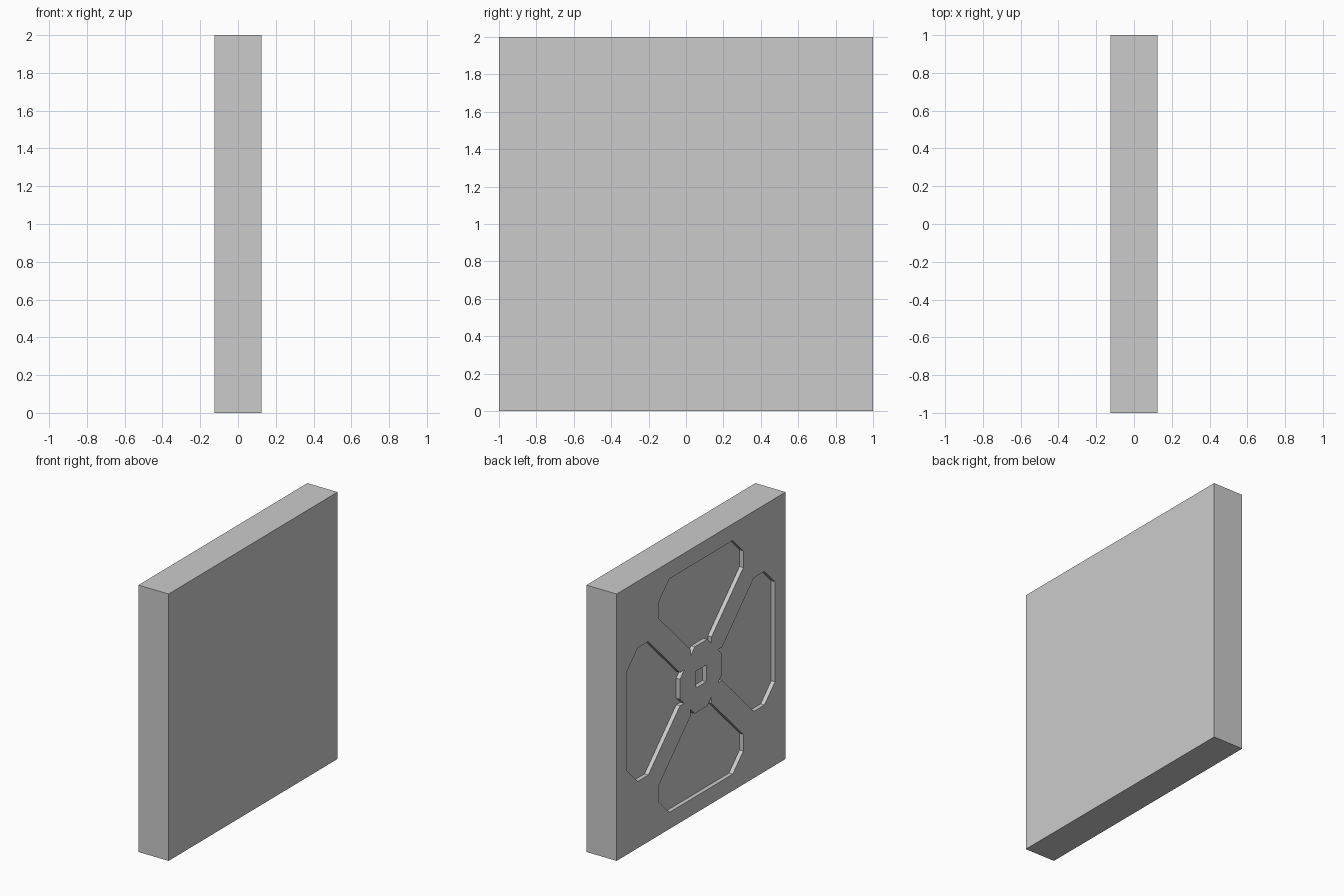
import bpy, bmesh
from mathutils import Matrix
from math import pi

if "Cube" in bpy.data.objects:
    bpy.data.objects.remove(bpy.data.objects["Cube"])

T = 0.125        # half thickness of the slab
DEPTH = 0.031    # recess depth

# Slab
bpy.ops.mesh.primitive_cube_add(size=1, location=(0, 0, 1))
panel = bpy.context.object
panel.name = "panel"
panel.scale = (2 * T, 2, 2)
bpy.ops.object.transform_apply(location=True, rotation=False, scale=True)


def prism(bm, profile, turn):
    """Extrude a (y, z) profile along x through the -x face, turned about the panel centre."""
    rot = Matrix.Translation((0, 0, 1)) @ Matrix.Rotation(turn, 4, 'X')
    verts = [bm.verts.new(rot @ Matrix.Translation((-T - 0.1, y, z)).to_translation())
             for y, z in profile]
    face = bm.faces.new(verts)
    ext = bmesh.ops.extrude_face_region(bm, geom=[face])
    moved = [v for v in ext["geom"] if isinstance(v, bmesh.types.BMVert)]
    bmesh.ops.translate(bm, verts=moved, vec=(0.1 + DEPTH, 0, 0))


# Pocket outline: half profile mirrored, from hub edge out to the chamfered corners
half = [(0.075, 0.25), (0.125, 0.2), (0.125, 0.25), (0.5, 0.625), (0.5, 0.75), (0.375, 0.875)]
pocket = half + [(-y, z) for y, z in reversed(half)]
s = 0.0625
socket = [(s, -s), (s, s), (-s, s), (-s, -s)]

# Cutters: four pockets between the diagonal arms and a square centre socket
bm = bmesh.new()
for i in range(4):
    prism(bm, pocket, i * pi / 2)
prism(bm, socket, 0)
bmesh.ops.recalc_face_normals(bm, faces=bm.faces)
mesh = bpy.data.meshes.new("recess_cutter")
bm.to_mesh(mesh)
bm.free()
cutter = bpy.data.objects.new("recess_cutter", mesh)
cutter.hide_render = True
bpy.context.collection.objects.link(cutter)

# Carve the recesses
mod = panel.modifiers.new("recesses", 'BOOLEAN')
mod.operation = 'DIFFERENCE'
mod.solver = 'EXACT'
mod.object = cutter
bpy.context.view_layer.objects.active = panel
bpy.ops.object.modifier_apply(modifier=mod.name)
bpy.data.objects.remove(cutter)
